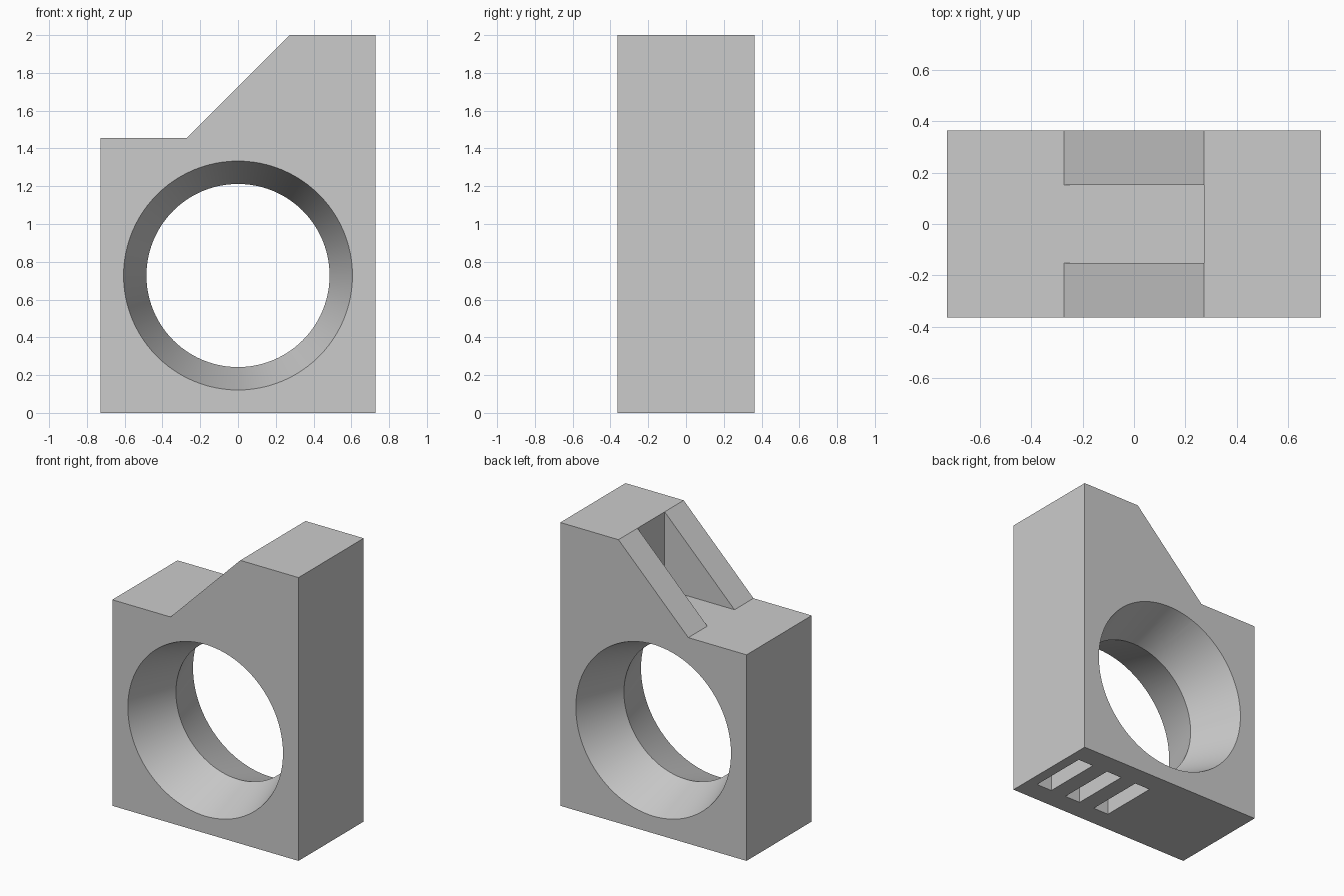
import bpy
import bmesh
from math import radians

cube = bpy.data.objects.get("Cube")
if cube:
    bpy.data.objects.remove(cube, do_unlink=True)

U = 2 / 33                      # design unit: the block is 24 x 12 x 33 units
HALF_W, HALF_D = 12 * U, 6 * U
SHOULDER = 24 * U
BORE_Z = 12 * U

grey = bpy.data.materials.new("plain grey")
grey.use_nodes = True
colour = (0.6, 0.6, 0.6, 1)
grey.diffuse_color = colour
grey.node_tree.nodes["Principled BSDF"].inputs["Base Color"].default_value = colour


def make_object(name, bm):
    bmesh.ops.recalc_face_normals(bm, faces=bm.faces)
    mesh = bpy.data.meshes.new(name)
    bm.to_mesh(mesh)
    bm.free()
    mesh.materials.append(grey)
    obj = bpy.data.objects.new(name, mesh)
    bpy.context.collection.objects.link(obj)
    return obj


def prism(name, profile, y0, y1):
    """Extrude an (x, z) outline from y0 to y1."""
    bm = bmesh.new()
    face = bm.faces.new([bm.verts.new((x, y0, z)) for x, z in profile])
    out = bmesh.ops.extrude_face_region(bm, geom=[face])
    moved = [g for g in out["geom"] if isinstance(g, bmesh.types.BMVert)]
    bmesh.ops.translate(bm, verts=moved, vec=(0, y1 - y0, 0))
    return make_object(name, bm)


def box(name, x0, x1, y0, y1, z0, z1):
    return prism(name, [(x0, z0), (x1, z0), (x1, z1), (x0, z1)], y0, y1)


def double_cone(name, waist, mouth, segments=96):
    """Lathe around the y axis, narrow in the middle, flaring past both faces."""
    over = 1.1
    wide = waist + (mouth - waist) * over
    bm = bmesh.new()
    rim = [bm.verts.new((r, y, 0)) for r, y in
           ((0, -HALF_D * over), (wide, -HALF_D * over), (waist, 0),
            (wide, HALF_D * over), (0, HALF_D * over))]
    edges = [bm.edges.new(pair) for pair in zip(rim, rim[1:])]
    bmesh.ops.spin(bm, geom=rim + edges, cent=(0, 0, 0), axis=(0, 1, 0),
                   angle=radians(360), steps=segments)
    bmesh.ops.remove_doubles(bm, verts=bm.verts, dist=1e-5)
    bmesh.ops.translate(bm, verts=bm.verts, vec=(0, 0, BORE_Z))
    return make_object(name, bm)


# Body with raised, sloped tower
body = prism("body", [(-HALF_W, 0), (HALF_W, 0), (HALF_W, 33 * U), (4.5 * U, 33 * U),
                      (-4.5 * U, SHOULDER), (-HALF_W, SHOULDER)], -HALF_D, HALF_D)

# Cutters: flared bore, channel between the two ribs, three base slots
cutters = [
    double_cone("bore_cutter", 8 * U, 10 * U),
    box("channel_cutter", -4.5 * U, 4.5 * U, -2.5 * U, 2.5 * U, SHOULDER, 34 * U),
]
for i in range(3):
    x = (1.75 + 4 * i) * U
    cutters.append(box(f"slot_cutter_{i + 1}", x - U, x + U, -3.5 * U, 3.5 * U, -U, 2 * U))

bpy.context.view_layer.objects.active = body
body.select_set(True)
for cutter in cutters:
    cut = body.modifiers.new(cutter.name, "BOOLEAN")
    cut.operation = "DIFFERENCE"
    cut.solver = "EXACT"
    cut.object = cutter
    bpy.ops.object.modifier_apply(modifier=cut.name)
    bpy.data.objects.remove(cutter, do_unlink=True)

# Smooth bore, sharp edges elsewhere
bpy.ops.object.shade_smooth_by_angle(angle=radians(15))
